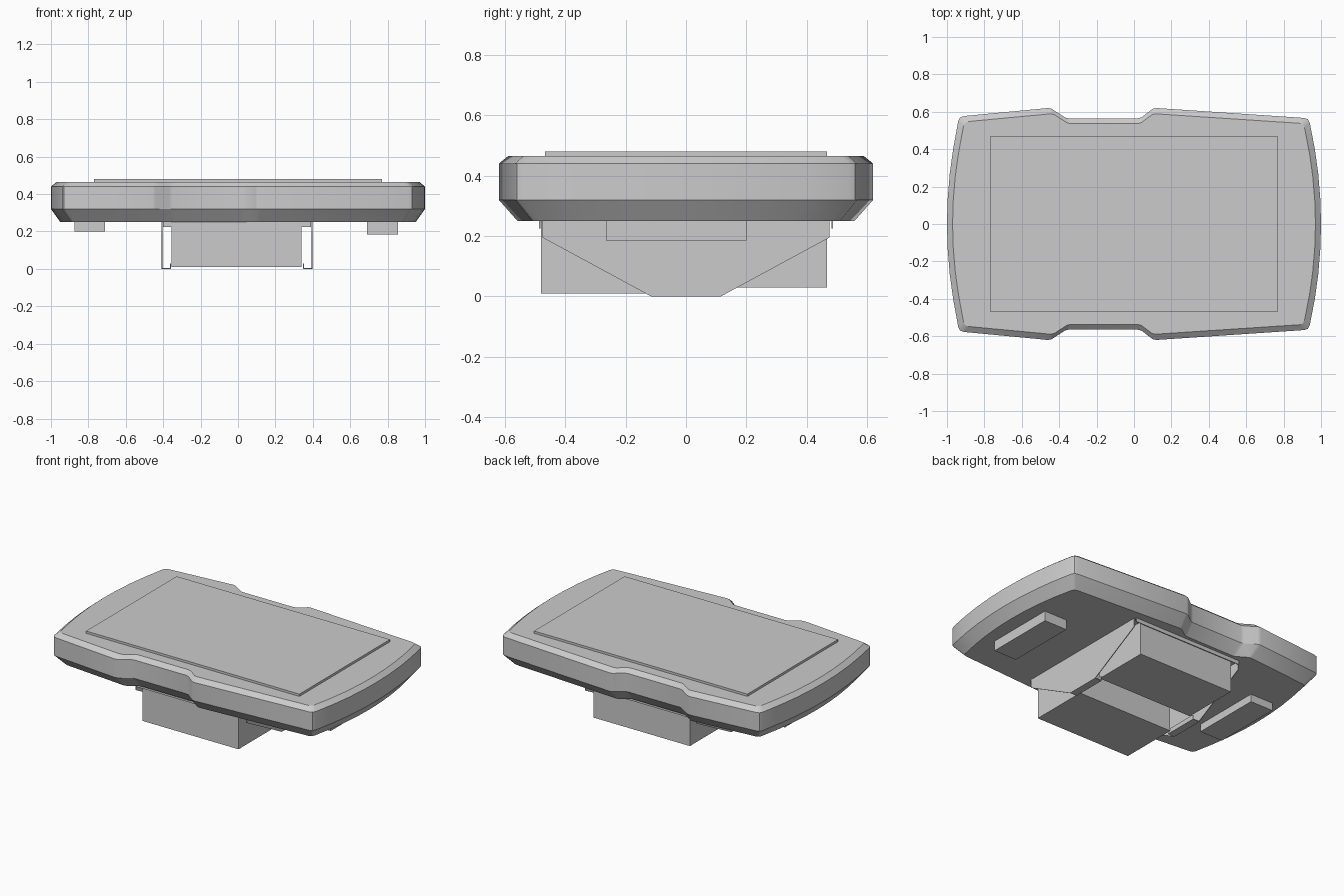
import bpy
import bmesh
import math

if "Cube" in bpy.data.objects:
    bpy.data.objects.remove(bpy.data.objects["Cube"], do_unlink=True)

grey = bpy.data.materials.new("light_grey")
grey.use_nodes = True
COLOUR = (0.6, 0.6, 0.6, 1)
grey.diffuse_color = COLOUR
grey.node_tree.nodes["Principled BSDF"].inputs["Base Color"].default_value = COLOUR


def finish(name, bm, smooth=False):
    bmesh.ops.recalc_face_normals(bm, faces=bm.faces)
    mesh = bpy.data.meshes.new(name)
    bm.to_mesh(mesh)
    bm.free()
    mesh.materials.append(grey)
    obj = bpy.data.objects.new(name, mesh)
    bpy.context.collection.objects.link(obj)
    if smooth:
        bpy.ops.object.select_all(action="DESELECT")
        obj.select_set(True)
        bpy.context.view_layer.objects.active = obj
        bpy.ops.object.shade_smooth_by_angle(angle=math.radians(25))
    return obj


def loft(name, rings, smooth=False):
    """Skin between matching rings of points and cap both ends."""
    bm = bmesh.new()
    loops = [[bm.verts.new(p) for p in ring] for ring in rings]
    for a, b in zip(loops, loops[1:]):
        for i in range(len(a)):
            j = (i + 1) % len(a)
            bm.faces.new((a[i], a[j], b[j], b[i]))
    bm.faces.new(loops[0])
    bm.faces.new(loops[-1])
    return finish(name, bm, smooth)


def box(name, xs, ys, zs):
    return loft(name, [[(xs[0], ys[0], z), (xs[1], ys[0], z),
                        (xs[1], ys[1], z), (xs[0], ys[1], z)] for z in zs])


# Housing outline: notched long edges, rounded corners, bowed ends
back_edge = [(-0.94, 0.55), (-0.93, 0.57), (-0.91, 0.577),
             (-0.46, 0.62), (-0.44, 0.616), (-0.37, 0.57), (-0.35, 0.565),
             (0.02, 0.565), (0.04, 0.57), (0.1, 0.616), (0.12, 0.62),
             (0.91, 0.567), (0.93, 0.56), (0.94, 0.54)]
bow = [(1 - 0.06 * (y / 0.54) ** 2, y) for y in (0.4, 0.27, 0.13, 0, -0.13, -0.27, -0.4)]
outline = (back_edge + bow + [(x, -y) for x, y in reversed(back_edge)]
           + [(-x, y) for x, y in reversed(bow)])

# Housing: chamfered underside, straight wall, small top chamfer
levels = [(0.95, 0.9, 0.25), (1, 1, 0.32), (1, 1, 0.44), (0.97, 0.95, 0.465)]
loft("housing", [[(x * sx, y * sy, z) for x, y in outline] for sx, sy, z in levels], True)

box("screen", (-0.77, 0.77), (-0.467, 0.467), (0.46, 0.48))

# Underside boxes and pads
box("front_connector_box", (-0.355, 0.34), (-0.48, -0.09), (0.01, 0.255))
box("back_connector_box", (-0.355, 0.34), (0.09, 0.467), (0.03, 0.255))
box("left_pad", (0.69, 0.855), (-0.265, 0.2), (0.185, 0.255))
box("right_pad", (-0.875, -0.71), (-0.235, 0.23), (0.2, 0.255))

# Thin mounting bracket: tapered cheeks, bottom flanges, lips
cheek = [(-0.475, 0.255), (-0.475, 0.195), (-0.115, 0), (0.115, 0), (0.475, 0.195), (0.475, 0.255)]
for side, outer, inward in (("left", 0.397, -1), ("right", -0.408, 1)):
    inner = outer + inward * 0.05
    loft(side + "_bracket_cheek",
         [[(x, y, z) for y, z in cheek] for x in (outer, outer + inward * 0.005)])
    box(side + "_bracket_flange", sorted((outer, inner)), (-0.115, 0.115), (0, 0.005))
    box(side + "_bracket_lip", sorted((inner, inner - inward * 0.005)), (-0.115, 0.115), (0, 0.03))

# Short rims hanging at the bracket ends
for name, y in (("front_rim", -0.487), ("back_rim", 0.482)):
    box(name, (-0.4, 0.39), (y, y + 0.005), (0.225, 0.255))
